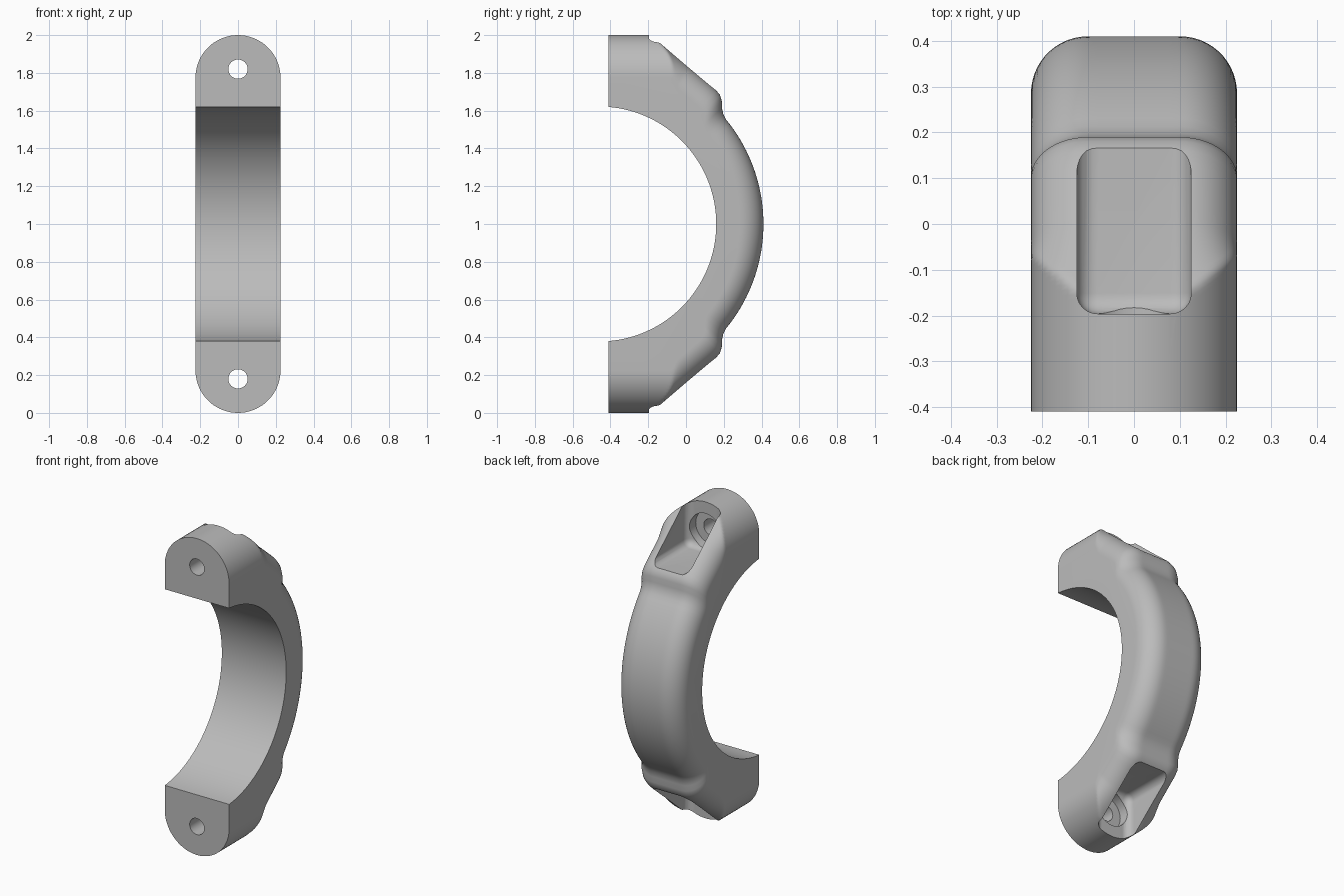
import bpy, bmesh, math
from mathutils import Matrix, Vector

default = bpy.data.objects.get("Cube")
if default:
    bpy.data.objects.remove(default, do_unlink=True)

HALF_W, INNER_R, OUTER_R = 0.225, 0.622, 0.872
FRONT, AXIS_Y = -0.41, -0.462      # joint face, ring axis
EDGE_R, EAR_Z = 0.125, 0.775       # outer edge rounding, ear arc height above middle
HOLE_Z = 0.82                      # bolt height above middle

grey = bpy.data.materials.new("cast_grey")
grey.use_nodes = True
grey.diffuse_color = (0.5, 0.5, 0.5, 1)
grey.node_tree.nodes["Principled BSDF"].inputs["Base Color"].default_value = (0.5, 0.5, 0.5, 1)


def make_object(name, bm):
    bmesh.ops.recalc_face_normals(bm, faces=bm.faces)
    mesh = bpy.data.meshes.new(name)
    bm.to_mesh(mesh)
    bm.free()
    mesh.materials.append(grey)
    obj = bpy.data.objects.new(name, mesh)
    bpy.context.collection.objects.link(obj)
    return obj


def upper_outline():
    """Outer side profile (y, height above middle), from the joint to the middle."""
    pts = [(FRONT, 1.0), (-0.3, 1.0)]
    steps = 30
    for i in range(steps + 1):                       # sloped back of the ear
        t = i / steps
        pts.append((-0.187 + 0.322 * t, 1 - 0.27 * t))
    # shoulder and the hollow below it
    pts += [(0.16, 0.707), (0.18, 0.683), (0.19, 0.65), (0.19, 0.615),
            (0.198, 0.58), (0.213, 0.552)]
    start = math.asin(0.53 / OUTER_R)
    for i in range(25):                              # ring
        a = start * (1 - i / 24)
        pts.append((AXIS_Y + OUTER_R * math.cos(a), OUTER_R * math.sin(a)))
    return pts


def rounded(y, h, x):
    """Pull a profile point in for the rounded edges of the slice at x."""
    over = min(max(0, abs(x) - (HALF_W - EDGE_R)), EDGE_R)
    inset = EDGE_R - math.sqrt(EDGE_R ** 2 - over ** 2)
    inset *= min(1, max(0, (y + 0.187) / 0.2))
    p = Vector((y - AXIS_Y, h))
    p -= p.normalized() * inset
    ear_limit = EAR_Z + math.sqrt(max(0, HALF_W ** 2 - x * x))
    return p.x + AXIS_Y, min(p.y, ear_limit)


# Half ring with ears: side profile slices joined across the width
bm = bmesh.new()
profile = upper_outline()
bore_end = math.acos((FRONT - AXIS_Y) / INNER_R)
rings = []
SLICES = 36
for i in range(SLICES + 1):
    x = HALF_W * math.sin(math.pi * (i / SLICES - 0.5))
    top = [rounded(y, h, x) for y, h in profile]
    loop = top + [(y, -h) for y, h in reversed(top[:-1])]
    for k in range(65):
        a = bore_end * (k / 32 - 1)
        loop.append((AXIS_Y + INNER_R * math.cos(a), INNER_R * math.sin(a)))
    rings.append([bm.verts.new((x, y, 1 + h)) for y, h in loop])
count = len(rings[0])
for a, b in zip(rings, rings[1:]):
    for k in range(count):
        n = (k + 1) % count
        bm.faces.new((a[k], a[n], b[n], b[k]))
bm.faces.new(rings[0])
bm.faces.new(rings[-1])
body = make_object("clamp_half", bm)


def cut(cutter):
    mod = body.modifiers.new("cut", "BOOLEAN")
    mod.operation, mod.solver, mod.object = "DIFFERENCE", "EXACT", cutter
    cutter.hide_render = True
    bpy.context.view_layer.objects.active = body
    bpy.ops.object.modifier_apply(modifier=mod.name)
    bpy.data.objects.remove(cutter, do_unlink=True)


def bore(name, radius, y0, y1, z):
    bm = bmesh.new()
    bmesh.ops.create_cone(bm, cap_ends=True, segments=40, radius1=radius,
                          radius2=radius, depth=y1 - y0,
                          matrix=Matrix.Translation((0, (y0 + y1) / 2, z))
                          @ Matrix.Rotation(math.pi / 2, 4, "X"))
    return make_object(name, bm)


# Bolt pocket, counterbore and through hole in each ear
for side in (1, -1):
    bm = bmesh.new()
    bmesh.ops.create_cube(bm, size=1, matrix=Matrix.Translation((0, 0.204, 1 + side * 1.0))
                          @ Matrix.Diagonal((0.25, 0.8, 0.6, 1)))
    bmesh.ops.bevel(bm, geom=bm.edges[:], offset=0.045, segments=6,
                    profile=0.5, affect="EDGES")
    cut(make_object("pocket_cutter", bm))
    z = 1 + side * HOLE_Z
    cut(bore("counterbore_cutter", 0.107, -0.25, 0.0, z))
    cut(bore("bolt_hole_cutter", 0.051, -0.6, -0.1, z))

bpy.ops.object.select_all(action="DESELECT")
body.select_set(True)
bpy.context.view_layer.objects.active = body
bpy.ops.object.shade_smooth_by_angle(angle=math.radians(32))
